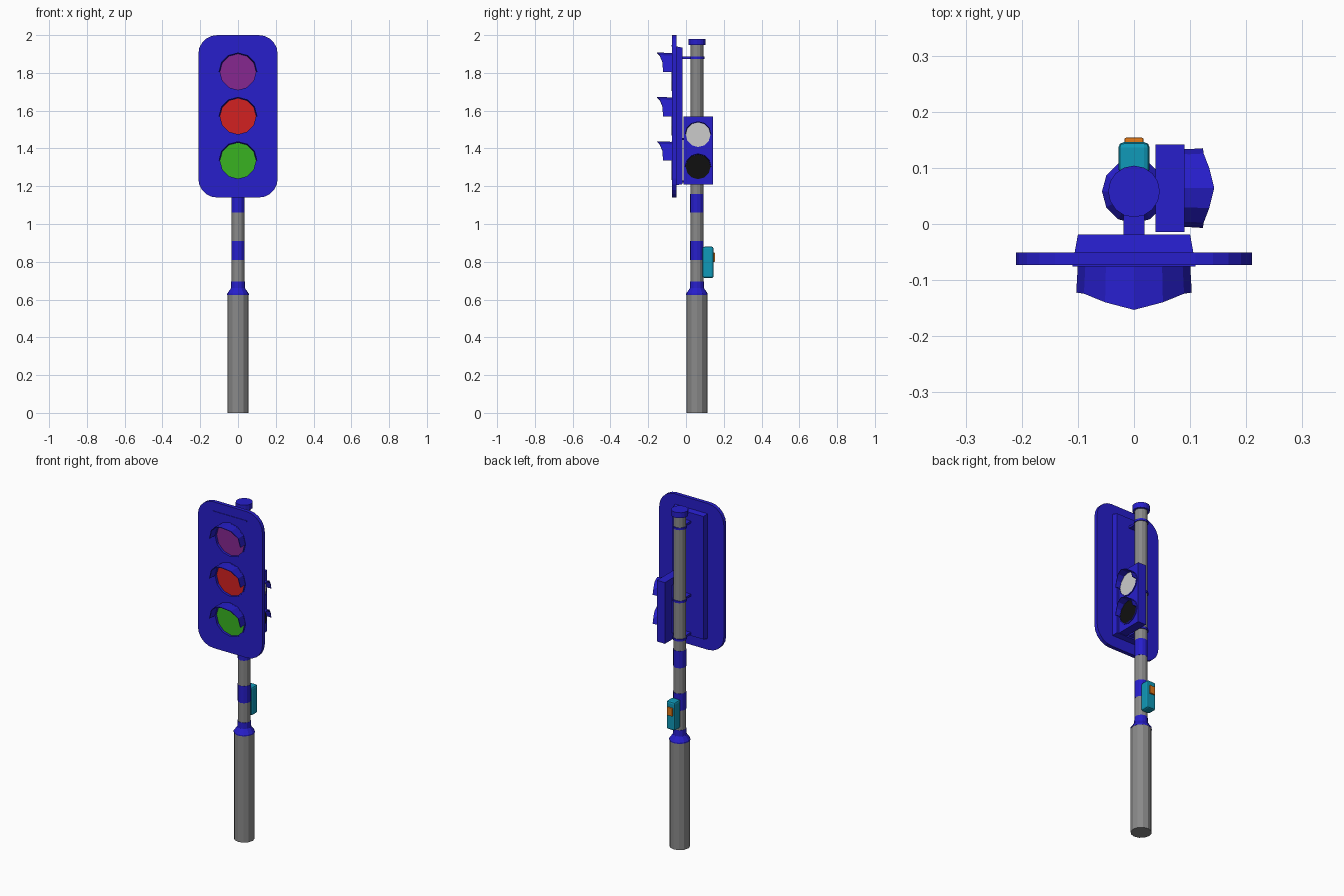
import bpy, bmesh, math
from mathutils import Vector, Matrix

if "Cube" in bpy.data.objects:
    bpy.data.objects.remove(bpy.data.objects["Cube"])

COLORS = {
    "blue": (0.020, 0.013, 0.60, 1), "grey": (0.25, 0.25, 0.25, 1),
    "purple": (0.24, 0.02, 0.28, 1), "red": (0.65, 0.015, 0.015, 1),
    "green": (0.04, 0.45, 0.015, 1), "white": (0.65, 0.65, 0.65, 1),
    "black": (0.005, 0.005, 0.005, 1), "teal": (0.005, 0.32, 0.48, 1),
    "orange": (0.75, 0.19, 0.01, 1),
}
MATS = {}
for key, col in COLORS.items():
    MATS[key] = bpy.data.materials.new(key)
    MATS[key].diffuse_color = col

PY = 0.058  # pole axis in y


def loft(name, rings, color, caps=True, loop=False, matrix=None):
    """Skin a list of closed point rings; loop joins last ring to first."""
    bm = bmesh.new()
    vr = [[bm.verts.new(p) for p in r] for r in rings]
    pairs = list(zip(vr, vr[1:])) + ([(vr[-1], vr[0])] if loop else [])
    for a, b in pairs:
        for i in range(len(a)):
            j = (i + 1) % len(a)
            bm.faces.new((a[i], a[j], b[j], b[i]))
    if caps and not loop:
        bm.faces.new(vr[0])
        bm.faces.new(vr[-1])
    bmesh.ops.recalc_face_normals(bm, faces=bm.faces)
    me = bpy.data.meshes.new(name)
    bm.to_mesh(me)
    bm.free()
    ob = bpy.data.objects.new(name, me)
    if matrix is not None:
        ob.matrix_world = matrix
    me.materials.append(MATS[color])
    bpy.context.collection.objects.link(ob)
    return ob


def box(name, x, y, z, color, bevel=0, taper=0):
    """Box from ranges; taper narrows it in x and z at the far y side."""
    def rect(yy, t):
        return [(x[0] + t, yy, z[0] + t), (x[1] - t, yy, z[0] + t),
                (x[1] - t, yy, z[1] - t), (x[0] + t, yy, z[1] - t)]
    ob = loft(name, [rect(y[0], 0), rect(y[1], taper)], color)
    if bevel:
        m = ob.modifiers.new("bevel", "BEVEL")
        m.width, m.segments = bevel, 2
    return ob


def zring(r, z, n=12):
    return [(r * math.cos(2 * math.pi * i / n), PY + r * math.sin(2 * math.pi * i / n), z)
            for i in range(n)]


def yring(r, y, n=12, z=0):
    return [(r * math.cos(2 * math.pi * i / n), y, z + r * math.sin(2 * math.pi * i / n))
            for i in range(n)]


def post(name, profile, color, n=12):
    return loft(name, [zring(r, z, n) for r, z in profile], color)


def lamp(name, loc, turn, s, depth, recess, color):
    """Lens, rim and half-round visor facing local -y."""
    mat = Matrix.Translation(Vector(loc)) @ Matrix.Rotation(turn, 4, "Z")
    loft(name + "_lens", [yring(0.097 * s, recess), yring(0.097 * s, recess + 0.006)],
         color, matrix=mat)
    loft(name + "_rim", [yring(0.101 * s, 0.002), yring(0.101 * s, -0.005),
                         yring(0.095 * s, -0.005), yring(0.095 * s, 0.002)],
         "blue", loop=True, matrix=mat)
    sections = []
    for i in range(7):
        a = math.pi * i / 6
        front = -depth * (0.62 + 0.38 * math.sin(a) ** 4)
        sections.append([(r * s * math.cos(a), y, r * s * math.sin(a)) for r, y in
                         ((0.100, 0), (0.103, front), (0.099, front), (0.096, 0))])
    loft(name + "_visor", sections, "blue", matrix=mat)


# Pole: thick base, tapered collar, striped upper shaft and cap
post("pole_base", [(0.056, 0), (0.056, 0.627)], "grey")
post("pole_collar", [(0.057, 0.625), (0.057, 0.632), (0.037, 0.66), (0.036, 0.695)], "blue")
post("pole_shaft", [(0.0345, 0.66), (0.0345, 1.95)], "grey")
for i, (z0, z1) in enumerate(((0.81, 0.91), (1.06, 1.16))):
    post(f"pole_stripe_{i}", [(0.0355, z0), (0.0355, z1)], "blue")
post("pole_cap", [(0.046, 1.948), (0.046, 1.98)], "blue", 16)

# Rounded backplate with lens openings
W, Z0, Z1, R, SEG = 0.21, 1.14, 2.0, 0.10, 5
outline = []
for k, (cx, cz) in enumerate(((W - R, Z1 - R), (R - W, Z1 - R), (R - W, Z0 + R), (W - R, Z0 + R))):
    for i in range(SEG + 1):
        a = math.pi / 2 * (k + i / SEG)
        outline.append((cx + R * math.cos(a), cz + R * math.sin(a)))
plate = loft("backplate", [[(x, y, z) for x, z in outline] for y in (-0.073, -0.051)], "blue")
box("top_lip", (-0.11, 0.11), (-0.076, -0.07), (1.94, 1.947), "blue")

# Main signal housing and three lamps
box("signal_housing", (-0.106, 0.106), (-0.052, -0.019), (1.205, 1.94), "blue", taper=0.006)
for i, color in enumerate(("purple", "red", "green")):
    z = 1.805 - 0.235 * i
    cutter = loft(f"lens_cutter_{i}", [yring(0.097, -0.1, z=z), yring(0.097, -0.045, z=z)], "blue")
    cutter.hide_render = True
    cutter.hide_viewport = True
    m = plate.modifiers.new("opening", "BOOLEAN")
    m.operation, m.solver, m.object = "DIFFERENCE", "EXACT", cutter
    lamp(f"{color}_lamp", (0, -0.072, z), 0, 1.0, 0.081, 0.012, color)

# Clamps joining the housing to the pole
for i, z in enumerate((1.88, 1.45, 1.225)):
    post(f"clamp_ring_{i}", [(0.039, z - 0.006), (0.039, z + 0.006)], "blue")
    box(f"clamp_arm_{i}", (-0.019, 0.019), (-0.022, 0.04), (z - 0.006, z + 0.006), "blue")

# Crossing signal on the right side
box("crossing_housing", (0.038, 0.09), (-0.014, 0.142), (1.21, 1.57), "blue")
box("crossing_mount", (0.02, 0.04), (0.04, 0.076), (1.25, 1.53), "blue")
for i, color in enumerate(("white", "black")):
    lamp(f"crossing_{color}_lamp", (0.09, 0.064, 1.473 - 0.17 * i), math.pi / 2,
         0.69, 0.053, -0.004, color)

# Push button box on the back of the pole
box("button_box", (-0.028, 0.028), (0.088, 0.146), (0.714, 0.88), "teal", bevel=0.01)
box("push_button", (-0.017, 0.017), (0.14, 0.154), (0.80, 0.848), "orange", bevel=0.003)

for m in bpy.data.materials:
    if m.users and not m.is_grease_pencil:
        m.use_nodes = True
        m.node_tree.nodes["Principled BSDF"].inputs["Base Color"].default_value = m.diffuse_color
